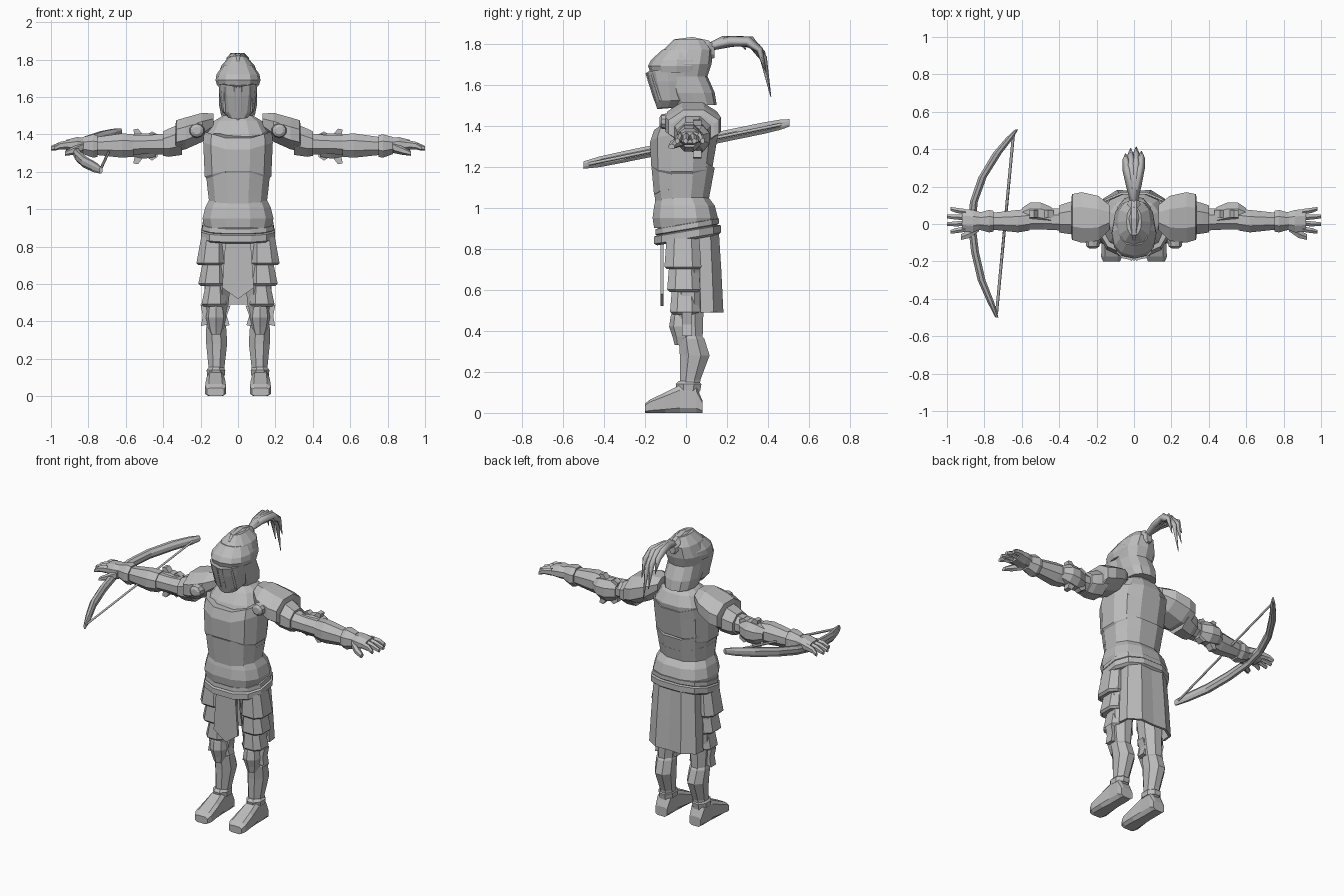
import bpy, bmesh, math
from mathutils import Vector

steel = bpy.data.materials.new("plain grey")
steel.diffuse_color = (0.5, 0.5, 0.5, 1)


def finish(name, bm, mirror=False, thick=0):
    bmesh.ops.recalc_face_normals(bm, faces=bm.faces)
    me = bpy.data.meshes.new(name)
    bm.to_mesh(me)
    bm.free()
    me.materials.append(steel)
    ob = bpy.data.objects.new(name, me)
    bpy.context.collection.objects.link(ob)
    if thick:
        s = ob.modifiers.new("thickness", 'SOLIDIFY')
        s.thickness, s.offset = thick, 0
    if mirror:
        ob.modifiers.new("mirror", 'MIRROR')
    return ob


PLACE = {'x': lambda t, u, v: (t, u, v),
         'y': lambda t, u, v: (u, t, v),
         'z': lambda t, u, v: (u, v, t)}


def loft(name, rings, axis='z', n=8, boxy=1.0, point=False, mirror=False, warp=None):
    """Skin of rings (t, u0, u1, v0, v1): position on the axis and the extents across it."""
    angs = [2 * math.pi * (i + (0 if point else .5)) / n for i in range(n)]
    f = lambda c: math.copysign(abs(c) ** boxy, c) if abs(c) > 1e-6 else 0
    shape = [(f(math.cos(a)), f(math.sin(a))) for a in angs]
    mu, mv = max(s[0] for s in shape), max(s[1] for s in shape)
    bm = bmesh.new()
    rows = []
    for t, u0, u1, v0, v1 in rings:
        row = []
        for cu, sv in shape:
            p = PLACE[axis](t, (u0 + u1) / 2 + (u1 - u0) / 2 * cu / mu,
                            (v0 + v1) / 2 + (v1 - v0) / 2 * sv / mv)
            row.append(bm.verts.new(warp(*p) if warp else p))
        rows.append(row)
    for a, b in zip(rows, rows[1:]):
        for i in range(n):
            j = (i + 1) % n
            bm.faces.new((a[i], a[j], b[j], b[i]))
    bm.faces.new(rows[0])
    bm.faces.new(rows[-1])
    return finish(name, bm, mirror)


def body(name, rings, **kw):
    """Centred loft from (z, half width, front y, back y)."""
    return loft(name, [(z, -w, w, f, b) for z, w, f, b in rings], **kw)


def plate(name, outline, y0, y1, mirror=False):
    """Outline in x, z pushed from y0 to y1."""
    bm = bmesh.new()
    face = bm.faces.new([bm.verts.new((x, y0, z)) for x, z in outline])
    ext = bmesh.ops.extrude_face_region(bm, geom=[face])
    for v in ext['geom']:
        if isinstance(v, bmesh.types.BMVert):
            v.co.y = y1
    return finish(name, bm, mirror)


def sheet(name, rows, thick):
    bm = bmesh.new()
    grid = [[bm.verts.new(p) for p in r] for r in rows]
    for a, b in zip(grid, grid[1:]):
        for i in range(len(a) - 1):
            bm.faces.new((a[i], a[i + 1], b[i + 1], b[i]))
    return finish(name, bm, thick=thick)


def tube(name, pts, radii):
    cu = bpy.data.curves.new(name, 'CURVE')
    cu.dimensions, cu.bevel_depth, cu.bevel_resolution, cu.use_fill_caps = '3D', 1, 0, True
    sp = cu.splines.new('POLY')
    sp.points.add(len(pts) - 1)
    for q, p, r in zip(sp.points, pts, radii):
        q.co, q.radius = (*p, 1), r
    cu.materials.append(steel)
    ob = bpy.data.objects.new(name, cu)
    bpy.context.collection.objects.link(ob)


# Torso: back and chest, then overlapping waist plates
body("torso", [(.84, .15, -.12, .12), (.95, .17, -.14, .13), (1.08, .15, -.14, .10), (1.2, .165, -.155, .12),
               (1.33, .178, -.16, .15), (1.41, .165, -.125, .16), (1.47, .13, -.08, .13), (1.5, .08, -.05, .1)],
     n=12, boxy=.8)
body("breastplate", [(1.20, .165, -.16, .12), (1.22, .178, -.17, .13), (1.30, .186, -.175, .15),
                     (1.36, .182, -.155, .16)], n=12, boxy=.8,
     warp=lambda x, y, z: (x, y, z + .3 * abs(x) * (z > 1.25) - .25 * abs(x) * (z < 1.25)))
for i, (z, w, f, b) in enumerate([(1.13, .172, -.168, .13), (1.05, .163, -.158, .115)]):
    body(f"waist_plate_{i}", [(z - .06, w - .012, f + .012, b - .015), (z + .07, w + .004, f, b + .01)],
         n=12, boxy=.8, warp=lambda x, y, z: (x, y, z + .25 * abs(x) - .02))
body("hip_plate", [(.90, .178, -.155, .15), (.95, .19, -.163, .155), (1.01, .175, -.155, .14),
                   (1.05, .155, -.145, .11)], n=12, boxy=.8)
tilt = lambda x, y, z: (x, y, z + .17 * y)
body("belt_lower", [(.84, .185, -.14, .155), (.85, .197, -.155, .17), (.885, .197, -.155, .17), (.89, .185, -.14, .155)],
     n=12, boxy=.8, warp=tilt)
body("belt_upper", [(.89, .185, -.14, .15), (.895, .192, -.15, .16), (.92, .19, -.148, .16), (.925, .17, -.13, .14)],
     n=12, boxy=.8, warp=tilt)

# Cloth at front and back
plate("front_cloth", [(-.065, .86), (.065, .86), (.085, .58), (0, .52), (-.085, .58)], -.125, -.11)
sheet("back_cloth", [[(x * k, y * k + .01, z) for x, y in
                      [(-.15, .055), (-.145, .11), (-.08, .15), (0, .145), (.08, .15), (.145, .11), (.15, .055)]]
                     for z, k in [(.89, .95), (.7, 1.03), (.49, 1.1)]], .015)

# Neck and helmet
body("neck_guard", [(1.38, .10, -.12, .13), (1.46, .085, -.08, .11), (1.52, .06, -.06, .08)], point=True)
body("helmet", [(1.50, .09, -.06, .15), (1.56, .102, -.09, .14), (1.64, .10, -.12, .105), (1.70, .113, -.14, .125),
                (1.77, .088, -.11, .13), (1.82, .04, -.06, .09)], n=12, point=True, boxy=.85)
body("visor", [(1.48, .05, -.14, -.04), (1.51, .085, -.15, .0), (1.60, .10, -.18, .01), (1.655, .104, -.195, .01)],
     n=12, point=True, boxy=.8, warp=lambda x, y, z: (x, y, z + .15 * abs(x)))
body("brow", [(1.66, .112, -.175, .08), (1.69, .12, -.185, .09), (1.72, .115, -.17, .09), (1.77, .08, -.115, .06)],
     n=12, point=True, boxy=.85)
for i in range(6):
    x = -.07 + .028 * i
    d = abs(x) * .45
    tube(f"visor_bar_{i}", [(x, -.153 + d, 1.52), (x, -.196 + d, 1.655)], [.008, .008])
loft("helmet_crest", [(-.09, -.012, .012, 1.74, 1.79), (-.06, -.025, .025, 1.76, 1.82), (.03, -.035, .035, 1.77, 1.832),
                      (.11, -.035, .035, 1.72, 1.815), (.14, -.02, .02, 1.73, 1.79)], axis='y')

# Plume of tapering strands
for i, (dx, reach, drop) in enumerate([(-.045, .9, .13), (.04, .95, .17), (-.018, 1.0, .22), (.012, 1.03, .29),
                                       (0, .6, .06)]):
    tube(f"plume_{i}", [(0, .12, 1.785), (dx * .4, .12 + .10 * reach, 1.81), (dx * .8, .12 + .19 * reach, 1.81),
                        (dx, .12 + .25 * reach, 1.83 - .35 * drop), (dx, .12 + .285 * reach, 1.83 - drop)],
         [.02, .026, .026, .018, .002])

# Shoulders and arms
loft("shoulder_plate", [(.13, -.03, .10, 1.42, 1.51), (.19, -.09, .15, 1.36, 1.515), (.28, -.10, .17, 1.32, 1.49),
                        (.33, -.085, .16, 1.31, 1.475), (.335, -.07, .14, 1.31, 1.45)], axis='x', mirror=True)
loft("upper_arm_guard", [(.30, -.06, .13, 1.29, 1.46), (.37, -.05, .11, 1.28, 1.43), (.40, -.045, .10, 1.285, 1.415)],
     axis='x', mirror=True)
loft("shoulder_disc", [(-.13, .20, .24, 1.40, 1.44), (-.12, .185, .255, 1.385, 1.455), (-.09, .18, .26, 1.38, 1.46),
                       (-.05, .185, .255, 1.385, 1.455)], axis='y', n=10, mirror=True)
loft("upper_arm", [(.38, -.035, .085, 1.29, 1.405), (.48, -.03, .08, 1.295, 1.395), (.60, -.03, .075, 1.29, 1.395)],
     axis='x', mirror=True)
loft("elbow_guard", [(.44, -.01, .09, 1.28, 1.40), (.50, .0, .115, 1.27, 1.405), (.555, .0, .115, 1.28, 1.40),
                     (.60, .01, .085, 1.30, 1.38)], axis='x', mirror=True)
plate("elbow_wing", [(.43, 1.40), (.46, 1.415), (.50, 1.39), (.535, 1.43), (.56, 1.425), (.54, 1.34),
                     (.56, 1.245), (.535, 1.24), (.50, 1.285), (.46, 1.26), (.43, 1.28)], .035, .075, mirror=True)
loft("forearm", [(.56, -.035, .08, 1.28, 1.40), (.62, -.045, .075, 1.275, 1.405), (.76, -.03, .06, 1.29, 1.385),
                 (.80, -.03, .06, 1.29, 1.385)], axis='x', mirror=True)
loft("glove_cuff", [(.75, -.04, .07, 1.28, 1.395), (.775, -.045, .075, 1.275, 1.40), (.83, -.03, .06, 1.295, 1.385)],
     axis='x', mirror=True)
loft("palm", [(.81, -.025, .06, 1.305, 1.38), (.86, -.045, .075, 1.305, 1.385), (.92, -.04, .08, 1.315, 1.37)],
     axis='x', mirror=True)
for i, (y, tip) in enumerate([(-.027, .98), (.004, 1.0), (.035, 1.0), (.066, .98)]):
    fan = .01 * (i - 1.5)
    loft(f"finger_{i}", [(.90, y - .015, y + .014, 1.32, 1.37), (.95, y - .014 + fan * .5, y + .013 + fan * .5, 1.32, 1.36),
                         (tip, y - .010 + fan, y + .010 + fan, 1.312, 1.338)], axis='x', n=6, mirror=True)
loft("thumb", [(.83, -.04, .01, 1.30, 1.36), (.88, -.075, -.03, 1.29, 1.335), (.925, -.085, -.055, 1.285, 1.31)],
     axis='x', n=6, mirror=True)

# Bow, tilted and held in the hand on the -x side
bow_z = lambda y: 1.31 + .205 * y
loft("bow", [(y, x - w, x + w, bow_z(y) - h, bow_z(y) + h) for y, x, w, h in
             [(-.50, -.733, .008, .018), (-.42, -.765, .018, .026), (-.30, -.815, .021, .028), (-.15, -.85, .021, .028),
              (0, -.868, .02, .026), (.12, -.856, .021, .028), (.25, -.81, .022, .028), (.38, -.73, .024, .028),
              (.46, -.665, .02, .025), (.505, -.628, .008, .018)]], axis='y')
tube("bow_string", [(-.735, -.48, bow_z(-.48)), (-.645, .475, bow_z(.475))], [.008, .008])

# Legs
loft("thigh", [(.33, .07, .165, -.03, .08), (.50, .05, .175, -.06, .085), (.70, .03, .185, -.075, .09),
               (.88, .02, .17, -.08, .09)], mirror=True)
for i, (z0, z1, out, f, b) in enumerate([(.70, .85, .222, -.105, .075), (.59, .72, .212, -.092, .07),
                                         (.48, .61, .195, -.078, .065)]):
    loft(f"thigh_plate_{i}", [(z0, .07, out - .012, f + .012, b - .01), (z0 + .012, .062, out, f, b),
                              (z1, .072, out - .025, f + .01, b - .01)], boxy=.75, mirror=True)
loft("knee_guard", [(.33, .085, .15, -.055, .04), (.37, .07, .165, -.065, .06), (.42, .06, .175, -.082, .065),
                    (.47, .068, .168, -.075, .06), (.51, .09, .15, -.06, .05)], point=True, mirror=True)
plate("knee_wing", [(.045, .38), (.06, .43), (.04, .485), (.06, .48), (.115, .45), (.175, .48), (.2, .49),
                    (.188, .43), (.198, .375), (.175, .38), (.115, .40), (.065, .375)], -.02, .03, mirror=True)
loft("shin_guard", [(.10, .075, .16, -.03, .065), (.16, .072, .158, -.03, .07), (.28, .058, .17, -.03, .115),
                    (.36, .062, .172, -.035, .09), (.385, .07, .165, -.02, .07)], mirror=True)
loft("ankle_band", [(.11, .07, .165, -.045, .07), (.14, .068, .168, -.05, .075), (.155, .08, .155, -.035, .06)], mirror=True)
loft("boot", [(-.20, .075, .165, 0, .045), (-.175, .064, .176, 0, .065), (-.10, .068, .172, 0, .10),
              (-.03, .075, .165, 0, .135), (.05, .075, .165, 0, .13), (.08, .08, .16, 0, .06)],
     axis='y', boxy=.5, mirror=True)
